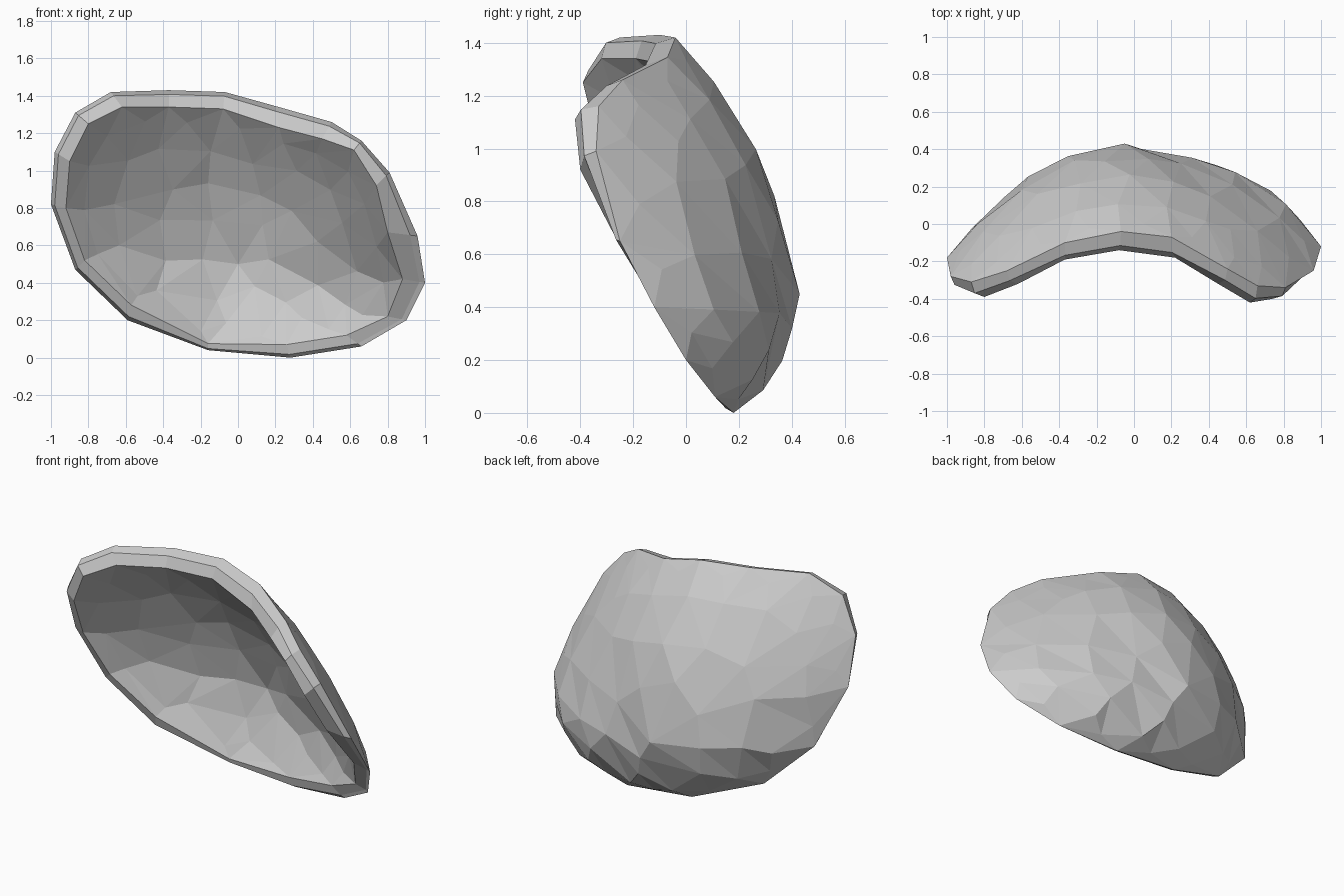
import bpy, bmesh, math, random
from mathutils import Vector
from mathutils.geometry import delaunay_2d_cdt

if "Cube" in bpy.data.objects:
    bpy.data.objects.remove(bpy.data.objects["Cube"])

random.seed(11)

# Outer silhouette loop of the shell, clockwise from the top
OUTER = [Vector(p) for p in (
    (-.07, -.04, 1.42), (.20, -.07, 1.345), (.50, -.24, 1.26), (.66, -.33, 1.16),
    (.81, -.34, .99), (.96, -.25, .65), (1, -.12, .40), (.90, 0, .20),
    (.66, .11, .06), (.28, .18, 0), (-.16, .17, .04), (-.59, .07, .20),
    (-.87, -.03, .47), (-1, -.18, .82), (-.98, -.28, 1.10), (-.87, -.31, 1.31),
    (-.68, -.25, 1.42), (-.37, -.10, 1.43))]
# Front edge of the lip, where the hollow begins
INNER = [Vector(p) for p in (
    (-.08, -.14, 1.33), (.22, -.18, 1.23), (.45, -.32, 1.17), (.62, -.42, 1.11),
    (.74, -.40, .92), (.80, -.27, .67), (.88, -.11, .42), (.80, .02, .22),
    (.58, .10, .12), (.26, .14, .07), (-.16, .14, .075), (-.57, .0, .28),
    (-.82, -.10, .52), (-.92, -.22, .80), (-.90, -.34, 1.05), (-.80, -.39, 1.25),
    (-.62, -.32, 1.34), (-.37, -.19, 1.34))]
N = len(OUTER)


def surface_point(rim, u, t, centre, slope, power):
    """Point on a domed sheet: u runs round the rim, t from centre to rim."""
    i = int(u * N) % N
    r = rim[i].lerp(rim[(i + 1) % N], u * N - int(u * N))
    d = r - centre
    h = math.hypot(d.x, d.z)
    w = slope[0] + slope[1] * d.x / h
    p = power[0] + power[1] * d.x / h + power[2] * d.z / h
    return Vector((centre.x + d.x * t, centre.y + d.y * (w * t + (1 - w) * t ** p),
                   centre.z + d.z * t))


def dome(bm, rim, rim_verts, centre, slope, power, rings):
    """Fill a rim with irregular triangles over a domed sheet."""
    pts = list(rim)
    for t, count in rings:
        shift = random.random() / count
        for k in range(count):
            u = (k / count + shift + random.uniform(-.12, .12) / count) % 1
            jitter = random.uniform(-.2, .2) * (1 - t) * .4
            pts.append(surface_point(rim, u, t + jitter, centre, slope, power))
    pts.append(centre)
    flat = [Vector((p.x, p.z)) for p in pts]
    tris = delaunay_2d_cdt(flat, [], [list(range(N))], 1, 1e-5)
    verts = [rim_verts[o[0]] if o[0] < N else bm.verts.new(pts[o[0]]) for o in tris[3]]
    for f in tris[2]:
        bm.faces.new([verts[i] for i in f])


bm = bmesh.new()

# Bevelled lip: outer loop, bevel loop, front edge loop
middle = []
for o, i in zip(OUTER, INNER):
    m = o.lerp(i, .25)
    m.y = o.y + (i.y - o.y) * .75
    middle.append(m)
loops = [[bm.verts.new(p) for p in loop] for loop in (OUTER, middle, INNER)]
for a, b in zip(loops, loops[1:]):
    for k in range(N):
        j = (k + 1) % N
        bm.faces.new((a[k], a[j], b[j], b[k]))

# Domed back and hollow front
dome(bm, OUTER, loops[0], Vector((-.05, .43, .45)), (.33, .1), (3.5, .9, -.9),
     ((.94, 18), (.82, 18), (.6, 12), (.33, 7)))
dome(bm, INNER, loops[2], Vector((0, .29, .50)), (.42, 0), (2.7, .2, -.3),
     ((.9, 18), (.72, 14), (.5, 10), (.26, 5)))

bmesh.ops.recalc_face_normals(bm, faces=bm.faces)
mesh = bpy.data.meshes.new("shell")
bm.to_mesh(mesh)
bm.free()

# Single plain grey
mat = bpy.data.materials.new("light grey")
mat.diffuse_color = (.6, .6, .6, 1)
mat.use_nodes = True
mat.node_tree.nodes["Principled BSDF"].inputs["Base Color"].default_value = mat.diffuse_color
mesh.materials.append(mat)
shell = bpy.data.objects.new("shell", mesh)
bpy.context.collection.objects.link(shell)
